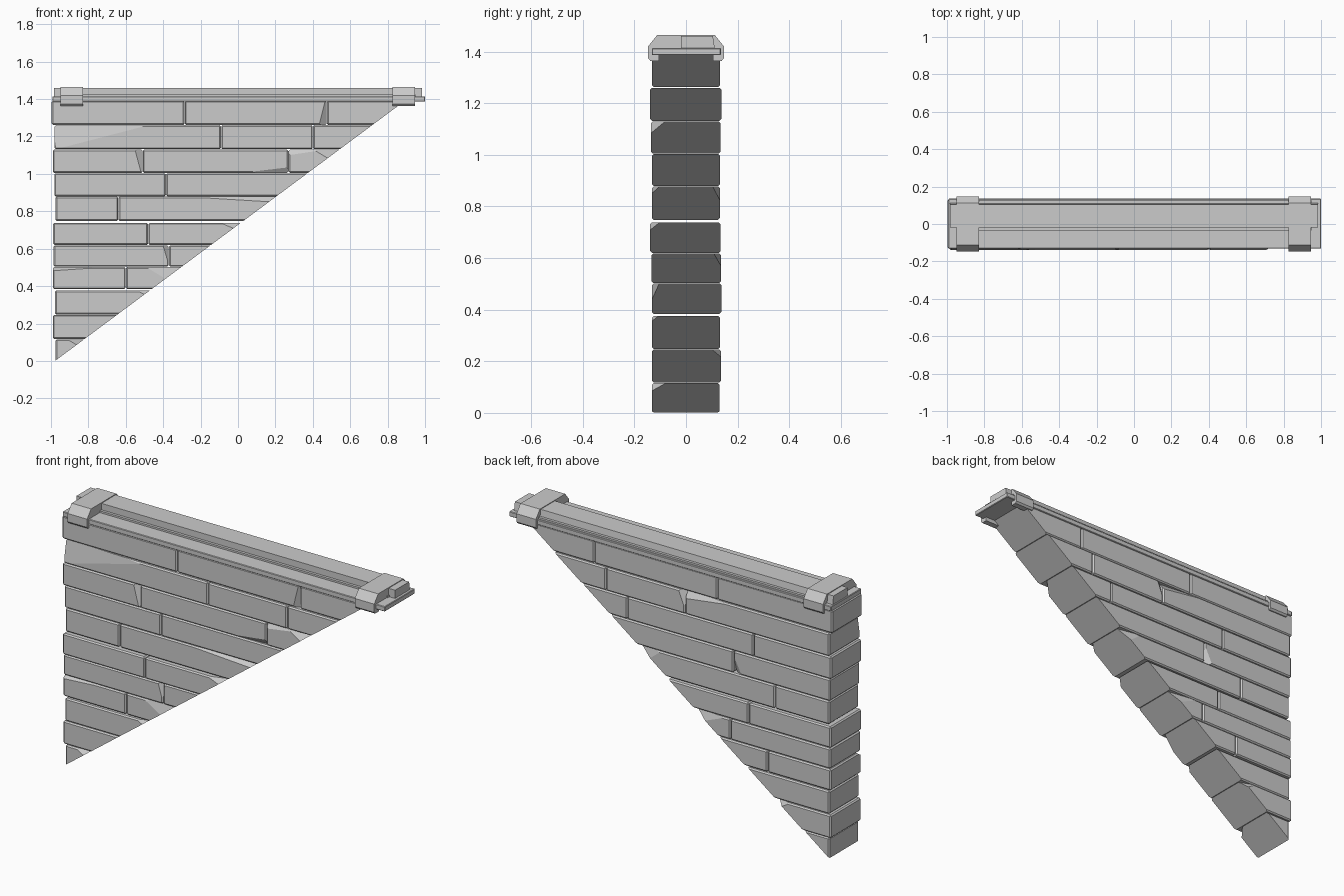
import bpy, bmesh
from mathutils import Vector

if "Cube" in bpy.data.objects:
    bpy.data.objects.remove(bpy.data.objects["Cube"])

SLOPE = 1.345          # x gained per unit of height along the sloping underside
TIP_X = -0.978


def diag(z):
    return TIP_X + SLOPE * z


def finish(bm, name):
    bmesh.ops.recalc_face_normals(bm, faces=bm.faces)
    me = bpy.data.meshes.new(name)
    bm.to_mesh(me)
    bm.free()
    ob = bpy.data.objects.new(name, me)
    bpy.context.collection.objects.link(ob)
    return ob


def box(lo, hi, bevel=0.0):
    bm = bmesh.new()
    bmesh.ops.create_cube(bm, size=1)
    for v in bm.verts:
        v.co = [lo[i] if v.co[i] < 0 else hi[i] for i in range(3)]
    if bevel:
        bmesh.ops.bevel(bm, geom=bm.edges[:], offset=bevel, segments=1,
                        affect='EDGES', profile=0.5)
    return bm


def slice_off(bm, co, no):
    res = bmesh.ops.bisect_plane(bm, geom=bm.verts[:] + bm.edges[:] + bm.faces[:],
                                 plane_co=co, plane_no=no, clear_outer=True, dist=1e-5)
    edges = [e for e in res['geom_cut']
             if isinstance(e, bmesh.types.BMEdge) and e.is_boundary]
    if edges:
        bmesh.ops.edgenet_fill(bm, edges=edges)


def prism(name, profile, x0, x1):
    bm = bmesh.new()
    face = bm.faces.new([bm.verts.new((x0, y, z)) for y, z in profile])
    ext = bmesh.ops.extrude_face_region(bm, geom=[face])
    bmesh.ops.translate(bm, vec=(x1 - x0, 0, 0),
                        verts=[v for v in ext['geom'] if isinstance(v, bmesh.types.BMVert)])
    return finish(bm, name)


# Brick courses: bottom, top, left end, front y, back y, joints
courses = [
    (-0.03, 0.115, -0.976, -0.132, 0.130, []),
    (0.117, 0.246, -0.990, -0.132, 0.136, []),
    (0.248, 0.376, -0.978, -0.132, 0.132, []),
    (0.384, 0.502, -0.990, -0.132, 0.137, [-0.60]),
    (0.504, 0.618, -0.986, -0.134, 0.136, [-0.37]),
    (0.620, 0.738, -0.988, -0.139, 0.134, [-0.48]),
    (0.748, 0.878, -0.976, -0.132, 0.131, [-0.64]),
    (0.880, 1.003, -0.982, -0.132, 0.132, [-0.385]),
    (1.005, 1.130, -0.990, -0.136, 0.134, [-0.51, 0.27]),
    (1.132, 1.260, -0.980, -0.139, 0.137, [-0.09, 0.40]),
    (1.262, 1.390, -0.996, -0.132, 0.132, [-0.285, 0.475]),
]

# Broken corners: (course, brick) -> corner signs and cut length along x, y, z
chips = {
    (0, 0): [((1, -1, 1), (0.10, 0.06, 0.06))],
    (1, 0): [((1, 1, 1), (0.10, 0.04, 0.06))],
    (2, 0): [((1, -1, 1), (0.08, 0.03, 0.04))],
    (3, 0): [((-1, -1, 1), (0.30, 0.03, 0.02))],
    (3, 1): [((1, -1, 1), (0.20, 0.03, 0.12))],
    (4, 0): [((1, -1, 1), (0.03, 0.03, 0.10))],
    (4, 1): [((1, 1, 1), (0.20, 0.03, 0.08))],
    (5, 1): [((1, -1, 1), (0.12, 0.04, 0.05))],
    (6, 1): [((1, -1, 1), (0.50, 0.03, 0.03)), ((1, 1, 1), (0.15, 0.03, 0.12))],
    (7, 0): [((1, 1, -1), (0.05, 0.03, 0.10))],
    (8, 0): [((1, -1, 1), (0.04, 0.03, 0.15))],
    (8, 1): [((1, -1, -1), (0.25, 0.02, 0.03))],
    (8, 2): [((1, -1, 1), (0.15, 0.06, 0.09)), ((-1, -1, 1), (0.20, 0.02, 0.03))],
    (9, 0): [((-1, -1, 1), (0.50, 0.024, 0.13)), ((1, 1, 1), (0.30, 0.03, 0.04))],
    (9, 1): [((-1, 1, 1), (0.04, 0.03, 0.10))],
    (10, 1): [((1, -1, -1), (0.04, 0.03, 0.16))],
}

for r, (z0, z1, left, y0, y1, joints) in enumerate(courses):
    ends = [left] + joints + [diag(z1) + 0.012]
    for b in range(len(ends) - 1):
        lo = (ends[b] + (0.001 if b else 0), y0, z0)
        hi = (ends[b + 1] - 0.001, y1, z1)
        bm = box(lo, hi, 0.007)
        for sign, size in chips.get((r, b), []):
            corner = Vector([hi[i] if sign[i] > 0 else lo[i] for i in range(3)])
            co = corner - Vector((sign[0] * size[0], 0, 0))
            slice_off(bm, co, Vector([s / d for s, d in zip(sign, size)]).normalized())
        # Sloping underside of the wall
        slice_off(bm, (TIP_X, 0, 0), Vector((1, 0, -SLOPE)).normalized())
        finish(bm, f"brick_course_{r + 1}_{b + 1}")

# Coping along the top: flat slab, low shoulder and raised rail
finish(box((-0.992, -0.132, 1.386), (1.0, 0.135, 1.414), 0.003), "coping_slab")
prism("coping_shoulder", [(-0.035, 1.41), (-0.035, 1.424), (0.125, 1.424), (0.125, 1.41)],
      -0.95, 0.95)
prism("coping_rail", [(-0.02, 1.41), (-0.02, 1.46), (0.104, 1.46), (0.112, 1.41)],
      -0.985, 0.985)

# Clamps folded over the coping near both ends
half = [(0.112, 1.464), (0.147, 1.420), (0.147, 1.374), (0.138, 1.364),
        (0.105, 1.364), (0.105, 1.390)]
clamp = half + [(-y, z) for y, z in reversed(half)]
for side, x0, x1 in (("left", -0.95, -0.83), ("right", 0.825, 0.945)):
    prism(f"clamp_{side}", clamp, x0, x1)
